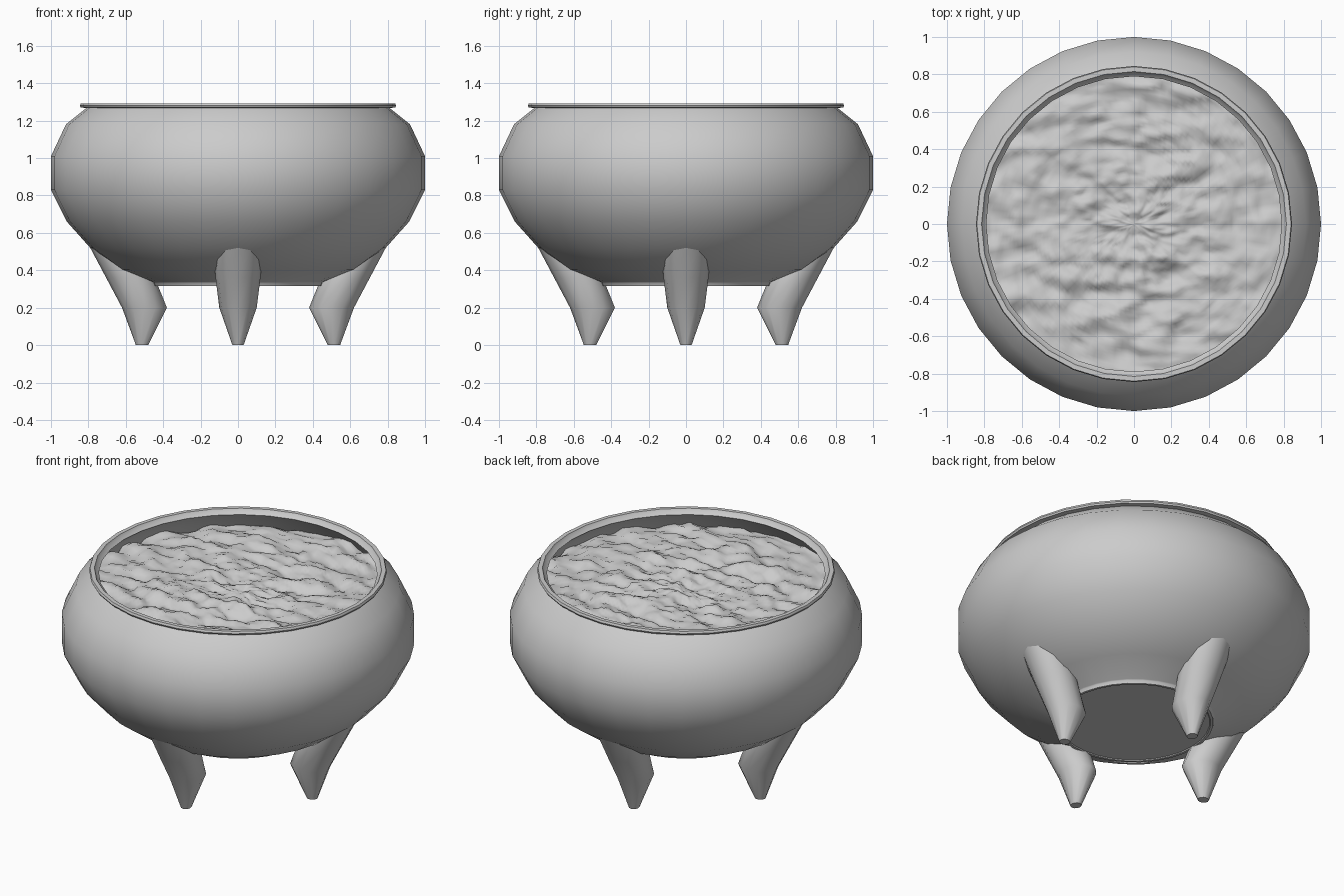
import bpy, bmesh, math
from mathutils import Vector, noise

if "Cube" in bpy.data.objects:
    bpy.data.objects.remove(bpy.data.objects["Cube"])


def make_object(name, bm, angle=40):
    bmesh.ops.remove_doubles(bm, verts=bm.verts, dist=1e-5)
    bmesh.ops.recalc_face_normals(bm, faces=bm.faces)
    mesh = bpy.data.meshes.new(name)
    bm.to_mesh(mesh)
    bm.free()
    obj = bpy.data.objects.new(name, mesh)
    bpy.context.collection.objects.link(obj)
    bpy.ops.object.select_all(action='DESELECT')
    obj.select_set(True)
    bpy.context.view_layer.objects.active = obj
    bpy.ops.object.shade_smooth_by_angle(angle=math.radians(angle))
    return obj


def loft(rings, cap=False):
    """Skin a stack of equal-length point rings."""
    bm = bmesh.new()
    loops = [[bm.verts.new(p) for p in ring] for ring in rings]
    n = len(loops[0])
    for a, b in zip(loops, loops[1:]):
        for i in range(n):
            j = (i + 1) % n
            bm.faces.new((a[i], a[j], b[j], b[i]))
    if cap:
        bm.faces.new(loops[0])
        bm.faces.new(loops[-1])
    return bm


def ellipse(cx, rx, ry, z, n, turn=0.0):
    pts = []
    for i in range(n):
        a = 2 * math.pi * i / n
        x, y = cx + rx * math.cos(a), ry * math.sin(a)
        pts.append((x * math.cos(turn) - y * math.sin(turn),
                    x * math.sin(turn) + y * math.cos(turn), z))
    return pts


def lathe(profile, n=32):
    return loft([ellipse(0, r, r, z, n) for r, z in profile])


# Bowl: flat foot, rounded belly, lipped rim and inner wall
bowl = lathe([(0.001, 0.32), (0.43, 0.32), (0.435, 0.315), (0.45, 0.315),
              (0.455, 0.333), (0.46, 0.338), (0.63, 0.405), (0.79, 0.52),
              (0.915, 0.66), (1.0, 0.83), (1.0, 1.01), (0.92, 1.18),
              (0.81, 1.268), (0.84, 1.27), (0.845, 1.28), (0.84, 1.293),
              (0.815, 1.293), (0.808, 1.28), (0.79, 1.265),
              (0.89, 1.17), (0.95, 1.05)])
make_object("bowl", bowl)

# Legs: tapered feet on the four axes, merging into the belly
sections = [(0.513, 0.033, 0.03, 0.0), (0.50, 0.12, 0.10, 0.20),
            (0.575, 0.13, 0.12, 0.36), (0.66, 0.13, 0.132, 0.52),
            (0.73, 0.13, 0.11, 0.64)]
for k, side in enumerate(("right", "back", "left", "front")):
    rings = [ellipse(cx, rx, ry, z, 12, k * math.pi / 2)
             for cx, rx, ry, z in sections]
    make_object(side + "_leg", loft(rings, cap=True), 60)

# Soil: disc roughened with layered noise
soil = lathe([(max(0.001, 0.9 * i / 50), 1.15) for i in range(51)], 128)
for v in soil.verts:
    p = Vector((v.co.x * 5, v.co.y * 9, 3.0))
    v.co.z += 0.04 * noise.fractal(p, 0.9, 2.0, 4)
make_object("soil", soil, 180)
